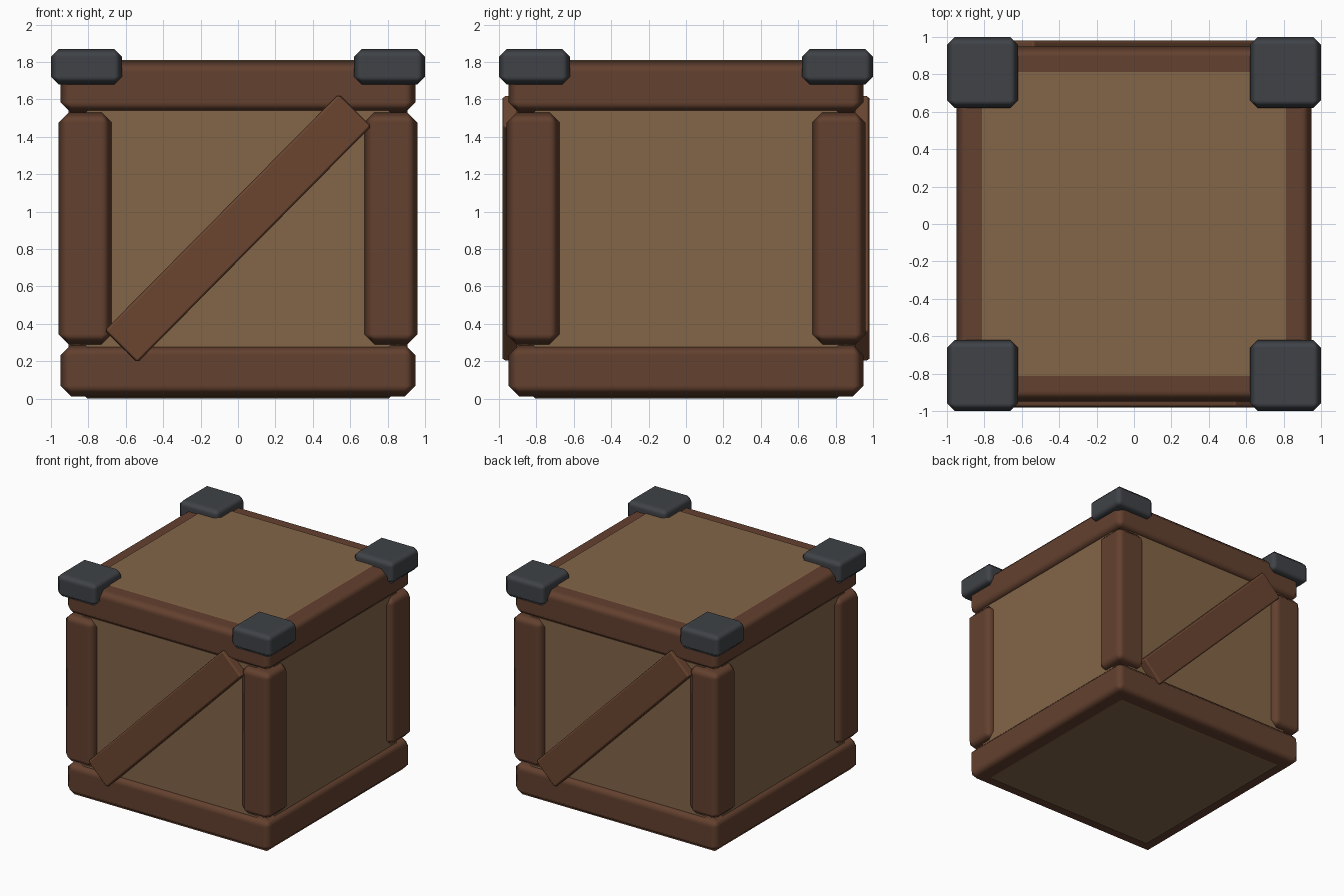
import bpy, math

if "Cube" in bpy.data.objects:
    bpy.data.objects.remove(bpy.data.objects["Cube"])


def material(name, rgb):
    m = bpy.data.materials.new(name)
    m.diffuse_color = (*rgb, 1)
    m.use_nodes = True
    m.node_tree.nodes["Principled BSDF"].inputs["Base Color"].default_value = m.diffuse_color
    return m


PANEL = material("panel_wood", (0.23, 0.13, 0.064))
FRAME = material("frame_wood", (0.125, 0.052, 0.028))
BRACE = material("brace_wood", (0.145, 0.06, 0.03))
METAL = material("dark_metal", (0.05, 0.055, 0.063))


def block(name, size, loc, mat, bevel, rot=(0, 0, 0)):
    """Chamfered box with softened edges."""
    bpy.ops.mesh.primitive_cube_add(size=1, location=loc, rotation=rot)
    ob = bpy.context.object
    ob.name = name
    ob.scale = size
    bpy.ops.object.transform_apply(location=False, rotation=False, scale=True)
    ob.data.materials.append(mat)
    mod = ob.modifiers.new("chamfer", 'BEVEL')
    mod.width = bevel
    mod.segments = 1
    mod.harden_normals = True
    bpy.ops.object.shade_smooth()
    return ob


# Panelled box inside the frame
block("crate_body", (1.81, 1.81, 1.81), (0, 0, 0.905), PANEL, 0.1)

# Horizontal rails around the bottom and top
for level, z in (("bottom", 0.15), ("top", 1.665)):
    for side, s in (("front", -1), ("back", 1)):
        block(f"{level}_rail_{side}", (1.9, 0.28, 0.275), (0, s * 0.81, z), FRAME, 0.057)
    for side, s in (("left", -1), ("right", 1)):
        block(f"{level}_rail_{side}", (0.28, 1.9, 0.275), (s * 0.81, 0, z), FRAME, 0.057)

# Corner posts and metal corner caps
for sx, nx in ((-1, "left"), (1, "right")):
    for sy, ny in ((-1, "front"), (1, "back")):
        block(f"post_{ny}_{nx}", (0.285, 0.285, 1.24), (sx * 0.8175, sy * 0.8175, 0.91), FRAME, 0.055)
        block(f"corner_cap_{ny}_{nx}", (0.38, 0.38, 0.19), (sx * 0.81, sy * 0.81, 1.775), METAL, 0.042)

# Diagonal braces, front and back (half-turn copies)
for side, s in (("front", -1), ("back", 1)):
    block(f"diagonal_brace_{side}", (1.778, 0.12, 0.245), (0, s * 0.92, 0.91), BRACE, 0.015,
          (0, s * math.radians(45.3), 0))
